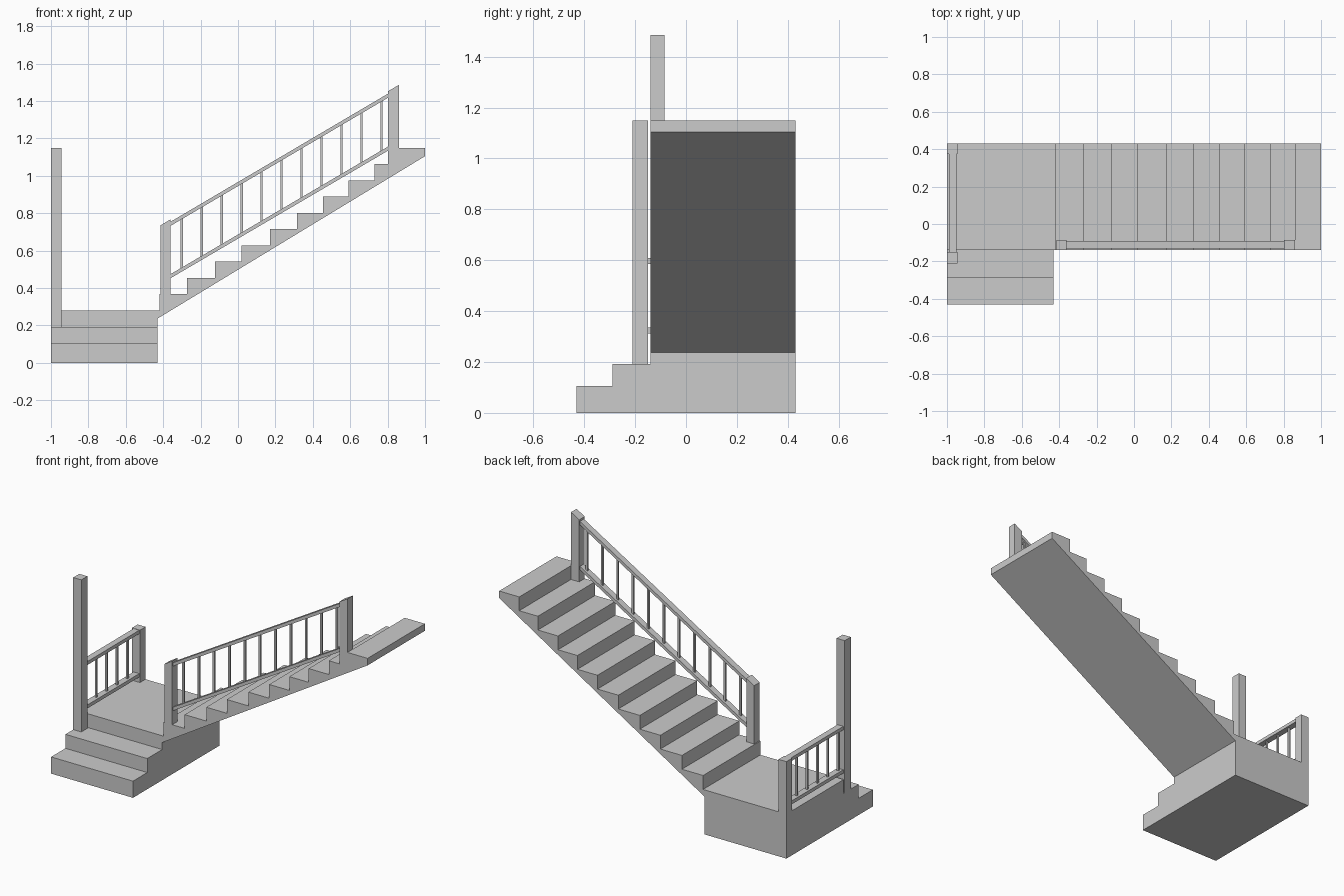
import bpy, bmesh

if "Cube" in bpy.data.objects:
    bpy.data.objects.remove(bpy.data.objects["Cube"])


def extrude(name, profile, axis, lo, hi):
    """Extrude a closed 2D profile: axis 'y' takes (x, z), axis 'x' takes (y, z)."""
    bm = bmesh.new()
    place = (lambda a, b: (a, lo, b)) if axis == 'y' else (lambda a, b: (lo, a, b))
    face = bm.faces.new([bm.verts.new(place(a, b)) for a, b in profile])
    moved = bmesh.ops.extrude_face_region(bm, geom=[face])['geom']
    d = hi - lo
    bmesh.ops.translate(bm, vec=(0, d, 0) if axis == 'y' else (d, 0, 0),
                        verts=[v for v in moved if isinstance(v, bmesh.types.BMVert)])
    bmesh.ops.recalc_face_normals(bm, faces=bm.faces)
    mesh = bpy.data.meshes.new(name)
    bm.to_mesh(mesh)
    bm.free()
    ob = bpy.data.objects.new(name, mesh)
    bpy.context.collection.objects.link(ob)
    return ob


def bar(name, axis, a0, a1, bottom, top, lo, hi):
    """Four-sided bar whose bottom and top heights are (start, end) pairs."""
    return extrude(name, [(a0, bottom[0]), (a1, bottom[1]), (a1, top[1]), (a0, top[0])],
                   axis, lo, hi)


# Landing block with the two entry steps
extrude("landing_and_steps",
        [(-.43, 0), (.43, 0), (.43, .28), (-.14, .28), (-.14, .193),
         (-.288, .193), (-.288, .105), (-.43, .105)], 'x', -1, -.43)

# Main flight: stepped top, sloping underside
risers = [-.42, -.273, -.123, .02, .17, .315, .455, .59, .73, .86]
profile = [(-.43, .237), (-.43, .28)]
z = .28
for i, x in enumerate(risers):
    profile.append((x, z))
    z = .368 + i * .0868
    profile.append((x, z))
profile += [(1, z), (1, 1.105)]
extrude("stair_flight", profile, 'y', -.14, .43)

# Flight newel posts with sloping tops
bar("lower_newel", 'y', -.415, -.36, (.28, .30), (.735, .768), -.14, -.085)
bar("upper_newel", 'y', .803, .86, (1.04, 1.06), (1.453, 1.486), -.14, -.085)

# Flight rails and balusters
x0, x1 = -.36, .803
for name, a, b in (("handrail", .755, 1.44), ("bottom_rail", .475, 1.157)):
    bar("flight_" + name, 'y', x0, x1, (a - .022, b - .022), (a, b), -.132, -.092)
slope = (1.44 - .755) / (x1 - x0)
for i in range(11):
    x = -.301 + i * .1068
    h = slope * (x - x0)
    bar("flight_baluster", 'y', x - .006, x + .006, (.462 + h,) * 2, (.745 + h,) * 2,
        -.118, -.106)

# Landing posts: tall one on the second step, short one at the rear corner
bar("tall_post", 'x', -.21, -.15, (.193, .193), (1.15, 1.15), -1, -.944)
bar("rear_post", 'x', .375, .43, (.28, .28), (.61, .61), -1, -.945)

# Landing rails and balusters
for name, top in (("handrail", .608), ("bottom_rail", .335)):
    bar("landing_" + name, 'x', -.15, .375, (top - .022,) * 2, (top,) * 2, -.99, -.95)
for i in range(5):
    y = .285 - i * .103
    bar("landing_baluster", 'x', y - .006, y + .006, (.325, .325), (.595, .595), -.976, -.964)
